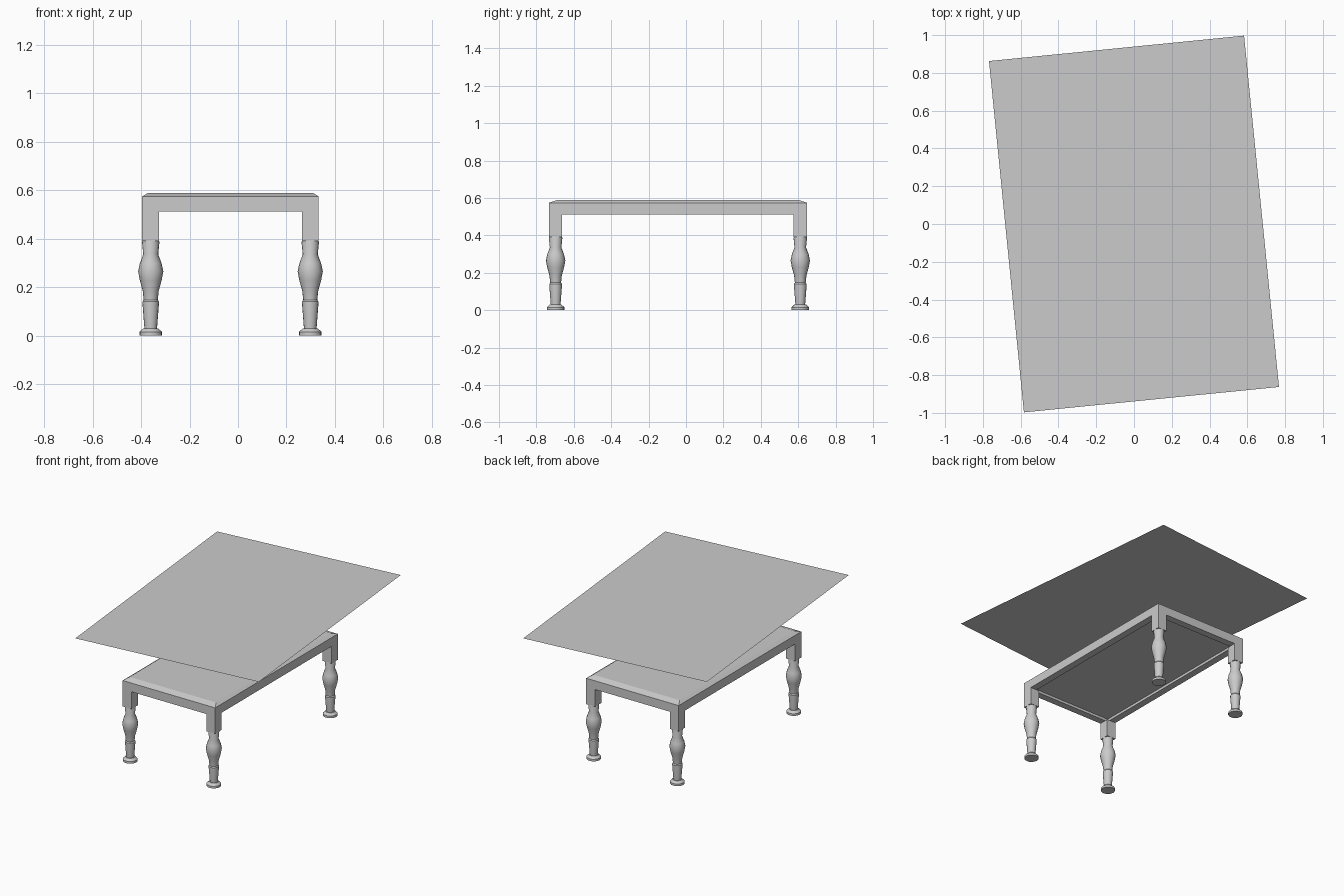
import bpy, bmesh, math
from mathutils import Matrix

if "Cube" in bpy.data.objects:
    bpy.data.objects.remove(bpy.data.objects["Cube"])

# Table extents
X0, X1, Y0, Y1 = -0.395, 0.333, -0.732, 0.646
LEG = 0.07


def finish(name, bm, smooth=False):
    bmesh.ops.recalc_face_normals(bm, faces=bm.faces)
    mesh = bpy.data.meshes.new(name)
    bm.to_mesh(mesh)
    bm.free()
    ob = bpy.data.objects.new(name, mesh)
    bpy.context.collection.objects.link(ob)
    if smooth:
        bpy.ops.object.select_all(action='DESELECT')
        ob.select_set(True)
        bpy.context.view_layer.objects.active = ob
        bpy.ops.object.shade_smooth_by_angle(angle=math.radians(32))
    return ob


def rect(bm, inset_x, inset_y, z):
    return [bm.verts.new(p) for p in (
        (X0 + inset_x, Y0 + inset_y, z), (X1 - inset_x, Y0 + inset_y, z),
        (X1 - inset_x, Y1 - inset_y, z), (X0 + inset_x, Y1 - inset_y, z))]


# Table top: apron with a chamfered top and a shallow recess underneath
bm = bmesh.new()
rings = [rect(bm, *r) for r in (
    (0.05, 0.05, 0.53), (0.05, 0.05, 0.512), (0, 0, 0.512),
    (0, 0, 0.574), (0.024, 0.045, 0.589))]
for a, b in zip(rings, rings[1:]):
    for i in range(4):
        j = (i + 1) % 4
        bm.faces.new((a[i], a[j], b[j], b[i]))
bm.faces.new(rings[0])
bm.faces.new(rings[-1])
finish("table_top", bm)

# Turned leg profile (radius, height)
PROFILE = [(0, 0), (0.047, 0), (0.047, 0.015), (0.031, 0.03), (0.026, 0.03),
           (0.034, 0.132), (0.034, 0.14), (0.029, 0.147), (0.033, 0.185),
           (0.045, 0.228), (0.052, 0.265), (0.045, 0.298), (0.031, 0.335),
           (0.036, 0.386), (0.034, 0.392), (0, 0.392)]


def add_leg(name, x, y):
    bm = bmesh.new()
    verts = [bm.verts.new((x + r, y, z)) for r, z in PROFILE]
    edges = [bm.edges.new(e) for e in zip(verts, verts[1:])]
    bmesh.ops.spin(bm, geom=verts + edges, cent=(x, y, 0), axis=(0, 0, 1),
                   angle=math.tau, steps=16, use_merge=True)
    bmesh.ops.remove_doubles(bm, verts=bm.verts, dist=1e-5)
    finish(name + "_turning", bm, True)
    # Square block joining the turning to the apron
    bm = bmesh.new()
    bmesh.ops.create_cube(bm, size=1, matrix=Matrix.Translation((x, y, 0.451))
                          @ Matrix.Diagonal((LEG, LEG, 0.122, 1)))
    finish(name + "_block", bm)


h = LEG / 2
for side, x in (("left", X0 + h), ("right", X1 - h)):
    for end, y in (("front", Y0 + h), ("back", Y1 - h)):
        add_leg(f"{end}_{side}_leg", x, y)

# Thin flat sheet floating above the table, slightly turned
bm = bmesh.new()
bmesh.ops.create_grid(bm, x_segments=1, y_segments=1, size=0.5,
                      matrix=Matrix.Translation((0, 0, 0.925))
                      @ Matrix.Rotation(math.radians(5.68), 4, 'Z')
                      @ Matrix.Diagonal((1.357, 1.869, 1, 1)))
finish("sheet", bm)
